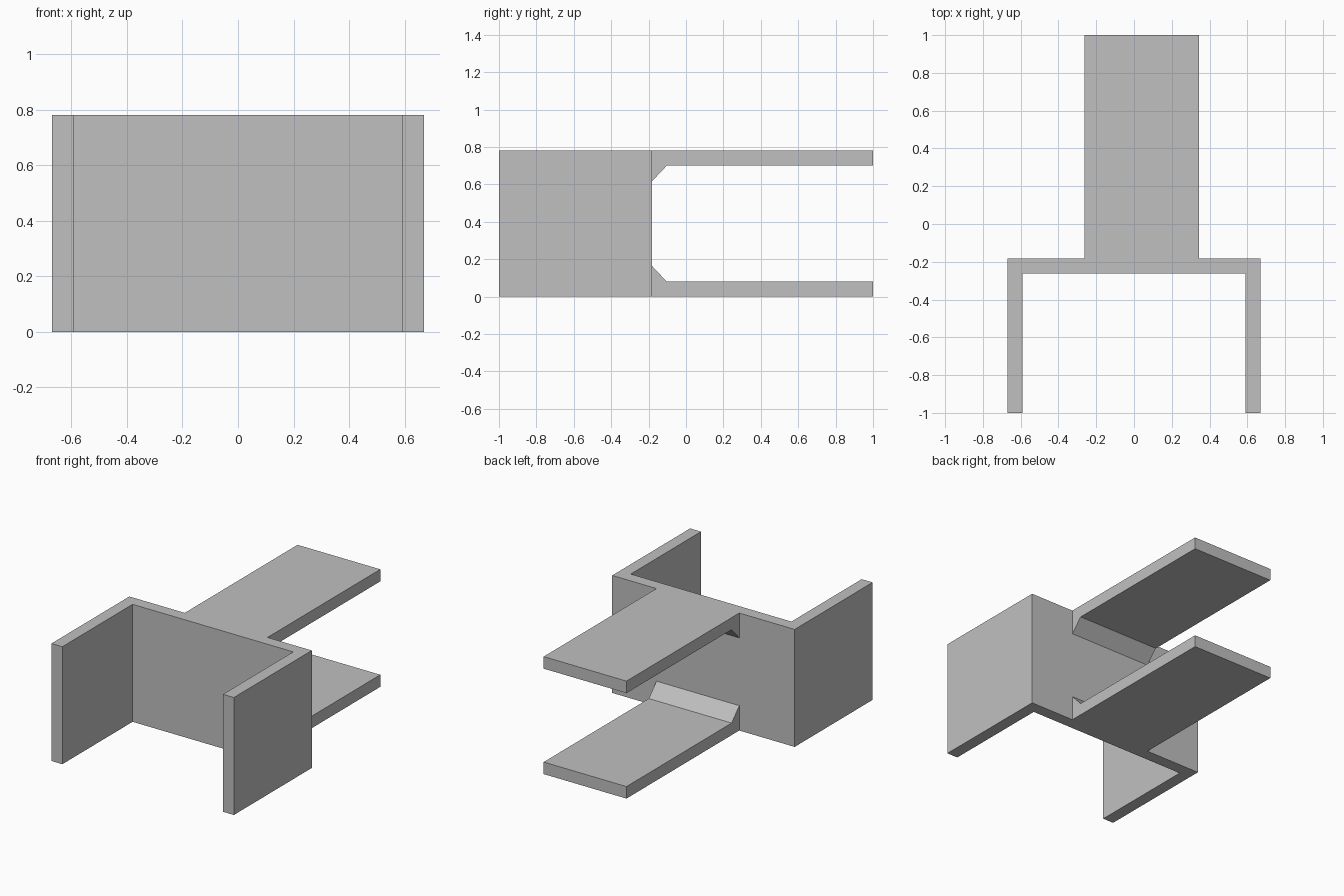
import bpy
import bmesh
from mathutils import Vector

cube = bpy.data.objects.get("Cube")
if cube:
    bpy.data.objects.remove(cube, do_unlink=True)

HEIGHT = 0.78       # overall height
HALF_W = 0.67       # half the width across the side walls
WALL = 0.08         # thickness of every wall and plate
WEB_BACK = -0.183   # rear face of the cross wall

grey = bpy.data.materials.new("plain grey")
colour = (0.53, 0.53, 0.53, 1)
grey.diffuse_color = colour
grey.use_nodes = True
grey.node_tree.nodes["Principled BSDF"].inputs["Base Color"].default_value = colour


def extrude_profile(name, points, direction):
    """Extrude a closed 3D outline along a direction into a flat-shaded solid."""
    bm = bmesh.new()
    face = bm.faces.new([bm.verts.new(p) for p in points])
    result = bmesh.ops.extrude_face_region(bm, geom=[face], use_keep_orig=True)
    moved = [g for g in result["geom"] if isinstance(g, bmesh.types.BMVert)]
    bmesh.ops.translate(bm, verts=moved, vec=Vector(direction))
    bmesh.ops.recalc_face_normals(bm, faces=bm.faces)
    mesh = bpy.data.meshes.new(name)
    bm.to_mesh(mesh)
    bm.free()
    mesh.materials.append(grey)
    obj = bpy.data.objects.new(name, mesh)
    bpy.context.collection.objects.link(obj)
    return obj


# U-shaped bracket: cross wall with two forward side walls, as a plan outline
inner = HALF_W - WALL
right_half = [(-HALF_W, WEB_BACK), (-HALF_W, -1), (-inner, -1), (-inner, WEB_BACK - WALL)]
plan = right_half + [(-x, y) for x, y in reversed(right_half)]
extrude_profile("u_bracket", [(x, y, 0) for x, y in plan], (0, 0, HEIGHT))

# Two off-centre rear plates, each with a sloped fillet against the cross wall
plate_left, plate_right = 0.345, -0.263
side = [(WEB_BACK, 0), (1, 0), (1, WALL), (WEB_BACK + WALL, WALL), (WEB_BACK, 2 * WALL + 0.005)]
for name, flip in (("lower_plate", False), ("upper_plate", True)):
    outline = [(plate_right, y, HEIGHT - z if flip else z) for y, z in side]
    extrude_profile(name, outline, (plate_left - plate_right, 0, 0))
